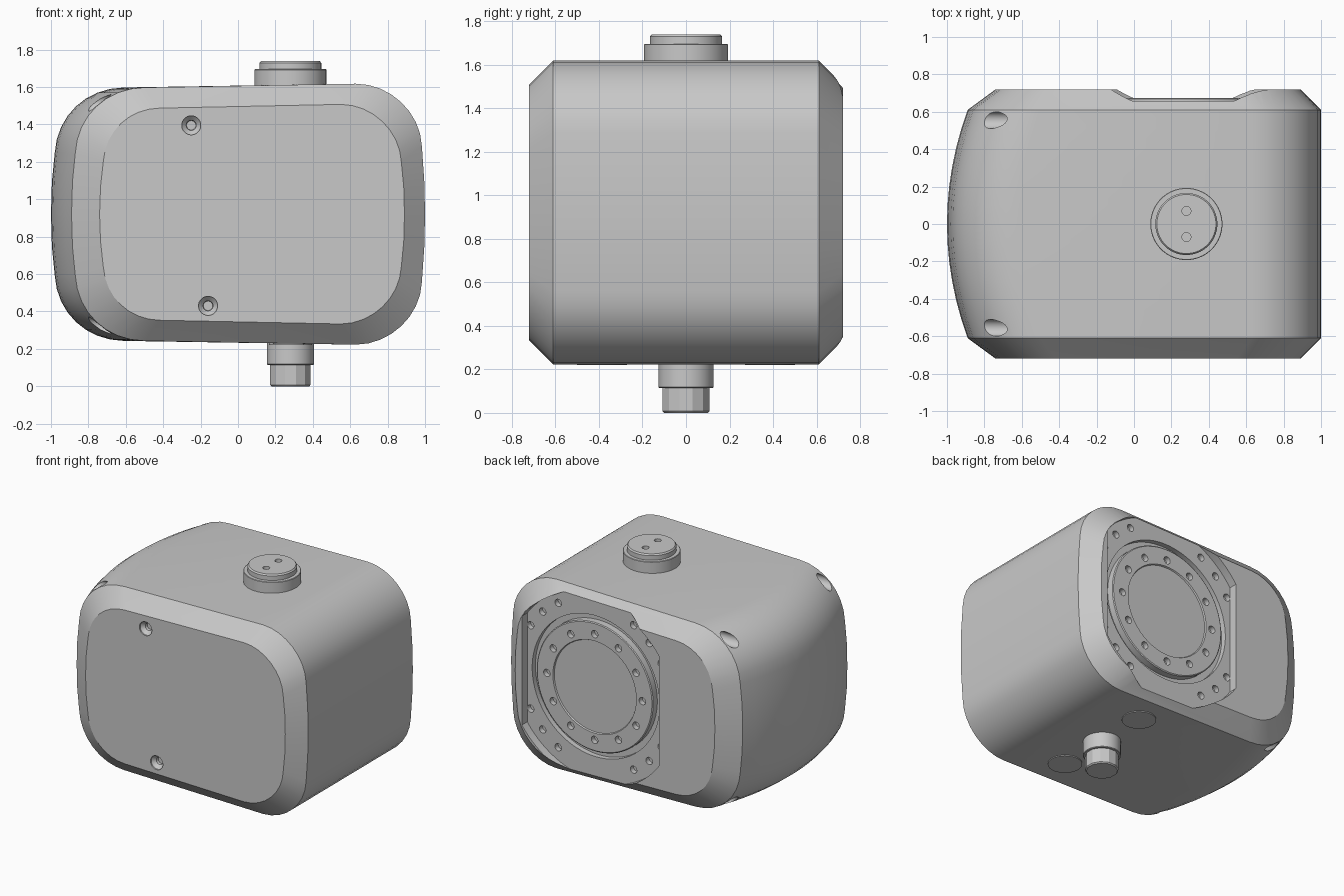
import bpy, bmesh, math
from mathutils import Vector

if "Cube" in bpy.data.objects:
    bpy.data.objects.remove(bpy.data.objects["Cube"])

MID = 0.92                        # height of the body centre line
HUB = (0.275, 0.0, 0.94)          # axis of the output flange
PORT = (0.28, 0.0, 0.0)           # axis of the connectors

grey = bpy.data.materials.new("light grey")
grey.diffuse_color = (0.58, 0.58, 0.58, 1)
grey.use_nodes = True
grey.node_tree.nodes["Principled BSDF"].inputs["Base Color"].default_value = grey.diffuse_color


def make(name, bm):
    bmesh.ops.recalc_face_normals(bm, faces=bm.faces)
    me = bpy.data.meshes.new(name)
    bm.to_mesh(me)
    bm.free()
    me.materials.append(grey)
    ob = bpy.data.objects.new(name, me)
    bpy.context.collection.objects.link(ob)
    return ob


def loft(name, rings):
    """Closed solid through a list of equal-length point rings."""
    bm = bmesh.new()
    vs = [[bm.verts.new(p) for p in r] for r in rings]
    n = len(rings[0])
    for a, b in zip(vs, vs[1:]):
        for i in range(n):
            j = (i + 1) % n
            bm.faces.new((a[i], a[j], b[j], b[i]))
    bm.faces.new(vs[0])
    bm.faces.new(vs[-1])
    return make(name, bm)


def turned(name, profile, centre, axis="Z", sides=48):
    """Turned solid: profile is (radius, position along axis)."""
    turn = {"Z": lambda u, v, h: (centre[0] + u, centre[1] + v, h),
            "Y": lambda u, v, h: (centre[0] + u, h, centre[2] + v),
            "X": lambda u, v, h: (h, centre[1] + u, centre[2] + v)}[axis]
    angles = [2 * math.pi * (i + 0.5) / sides for i in range(sides)]
    return loft(name, [[turn(r * math.cos(a), r * math.sin(a), h) for a in angles]
                       for r, h in profile])


def cut(target, cutters):
    """Subtract all cutters from target, then discard them."""
    bpy.ops.object.select_all(action="DESELECT")
    for c in cutters:
        c.select_set(True)
        c.hide_render = True
    bpy.context.view_layer.objects.active = cutters[0]
    if len(cutters) > 1:
        bpy.ops.object.join()
    tool = bpy.context.view_layer.objects.active
    mod = target.modifiers.new("cut", "BOOLEAN")
    mod.operation, mod.solver, mod.object = "DIFFERENCE", "EXACT", tool
    bpy.context.view_layer.objects.active = target
    bpy.ops.object.modifier_apply(modifier=mod.name)
    bpy.data.objects.remove(tool)


def corner(p0, p1, p2, k, n=9):
    """Cubic curve from p0 to p2 pulled towards corner p1."""
    p0, p1, p2 = Vector(p0), Vector(p1), Vector(p2)
    a, b = p0.lerp(p1, k), p2.lerp(p1, k)
    out = []
    for i in range(n):
        t = i / (n - 1)
        s = 1 - t
        out.append(s**3 * p0 + 3 * s * s * t * a + 3 * s * t * t * b + t**3 * p2)
    return out


def section(y, xl, xr, half, cl, cr):
    """Rounded housing outline; upper half is mirrored to the lower half."""
    lt = half - 0.02              # the left end is slightly lower
    upper = [Vector((xl, 0)), Vector((xl + 0.005, half * 0.25))]
    upper += corner((xl + 0.02, half - cl * 0.95), (xl + 0.04, lt - 0.005), (xl + cl, lt), 0.58)
    upper += corner((xr - cr, half), (xr - 0.03, half), (xr - 0.017, half - cr * 0.9), 0.54)
    upper += [Vector((xr - 0.004, half * 0.25)), Vector((xr, 0))]
    pts = upper + [Vector((p.x, -p.y)) for p in reversed(upper[1:-1])]
    return [(p.x, y, MID + p.y) for p in pts]


# Housing: bulged left end, chamfered front and back rims
rings = [section(-0.72, -0.74, 0.89, 0.587, 0.32, 0.34)]
for i in range(13):
    y = -0.61 + 1.22 * i / 12
    rings.append(section(y, -1 + 0.11 * (y / 0.61) ** 2, 1.0, 0.6975, 0.39, 0.37))
rings.append(section(0.72, -0.74, 0.89, 0.587, 0.32, 0.34))
housing = loft("housing", rings)

# Clipped round pocket in the back
FLOOR = 0.658
pocket = []
for y in (FLOOR, 0.85):
    ring = []
    for i in range(96):
        a = 2 * math.pi * (i + 0.5) / 96
        x = max(-0.56, min(0.56, 0.69 * math.cos(a)))
        ring.append((HUB[0] + x, y, MID + 0.01 + 0.69 * math.sin(a)))
    pocket.append(ring)
cut(housing, [loft("pocket_cutter", pocket)])

# Round well that holds the output flange
holes = [turned("hole", [(0.52, 0.62), (0.52, 0.8)], HUB, "Y", 72)]
# Mounting holes, three in each pocket corner
for q in range(4):
    for d in (30, 45, 60):
        a = math.radians(90 * q + d)
        c = (HUB[0] + 0.615 * math.cos(a), 0, HUB[2] + 0.615 * math.sin(a))
        holes.append(turned("hole", [(0.027, 0.62), (0.027, 0.8)], c, "Y", 16))
# Bolt access holes at the left corners
for y in (-0.555, 0.555):
    for z in (1.515, 2 * MID - 1.515):
        holes.append(turned("hole", [(0.045, -1.2), (0.045, -0.6)], (0, y, z), "X", 24))
# Countersunk front screw recesses
for c in ((-0.25, 0, 1.395), (-0.16, 0, 0.43)):
    holes.append(turned("hole", [(0.051, -0.8), (0.051, -0.71), (0.027, -0.685),
                                 (0.025, -0.665)], c, "Y", 24))
cut(housing, holes)

# Output flange with a bolt circle and slightly sunken centre
flange = turned("output_flange", [(0.475, 0.60), (0.475, 0.668), (0.468, 0.673),
                                  (0.34, 0.673), (0.335, 0.663)], HUB, "Y", 72)
bolts = []
for i in range(12):
    a = math.radians(30 * i)
    c = (HUB[0] + 0.39 * math.cos(a), 0, HUB[2] + 0.39 * math.sin(a))
    bolts.append(turned("hole", [(0.027, 0.635), (0.027, 0.8)], c, "Y", 16))
cut(flange, bolts)

# Top connector with two pin holes
top = turned("top_connector", [(0.193, 1.58), (0.193, 1.692), (0.19, 1.695), (0.166, 1.695),
                               (0.166, 1.728), (0.158, 1.738)], PORT)
cut(top, [turned("hole", [(0.024, 1.70), (0.024, 1.8)], (0.28, y, 0), "Z", 16)
          for y in (-0.07, 0.07)])

# Bottom connector: round collar and faceted plug
turned("bottom_collar", [(0.126, 0.26), (0.126, 0.118), (0.122, 0.114)], PORT)
turned("bottom_plug", [(0.112, 0.13), (0.112, 0.008), (0.105, 0.0)], PORT, sides=12)

# Flat round covers on the underside
for y in (-0.385, 0.385):
    turned("bottom_cover", [(0.115, 0.24), (0.115, 0.221)], (0.28, y, 0))

# Smooth curved walls, keep real edges sharp
bpy.ops.object.select_all(action="SELECT")
bpy.context.view_layer.objects.active = housing
bpy.ops.object.shade_smooth_by_angle(angle=math.radians(28))
